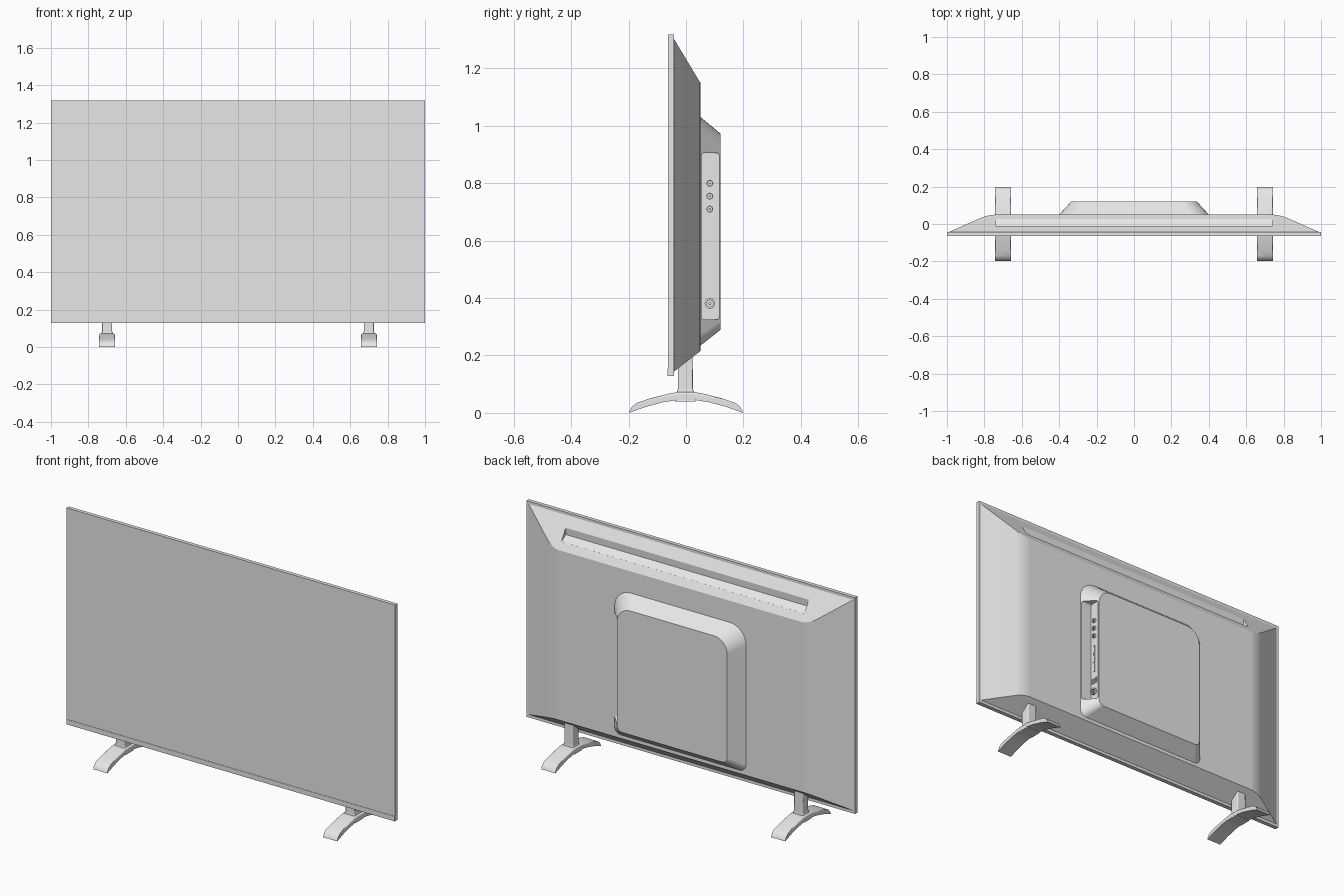
import bpy, bmesh, math
from mathutils import Matrix

if "Cube" in bpy.data.objects:
    bpy.data.objects.remove(bpy.data.objects["Cube"], do_unlink=True)

GREY = (0.8, 0.8, 0.8, 1.0)
grey = bpy.data.materials.new("plain grey")
grey.use_nodes = True
grey.diffuse_color = GREY
grey.node_tree.nodes["Principled BSDF"].inputs["Base Color"].default_value = GREY


def finish(name, bm):
    bmesh.ops.recalc_face_normals(bm, faces=bm.faces)
    mesh = bpy.data.meshes.new(name)
    bm.to_mesh(mesh)
    bm.free()
    mesh.materials.append(grey)
    obj = bpy.data.objects.new(name, mesh)
    bpy.context.collection.objects.link(obj)
    return obj


def activate(obj):
    bpy.ops.object.select_all(action='DESELECT')
    obj.select_set(True)
    bpy.context.view_layer.objects.active = obj


def smooth(obj, angle=30):
    activate(obj)
    bpy.ops.object.shade_smooth_by_angle(angle=math.radians(angle))
    mod = obj.modifiers.new("weighted normals", 'WEIGHTED_NORMAL')
    mod.keep_sharp = True


def cut(obj, cutter):
    cutter.hide_render = True
    mod = obj.modifiers.new("cut", 'BOOLEAN')
    mod.operation = 'DIFFERENCE'
    mod.solver = 'EXACT'
    mod.object = cutter
    activate(obj)
    bpy.ops.object.modifier_apply(modifier=mod.name)
    bpy.data.objects.remove(cutter, do_unlink=True)


def loft_mesh(rings):
    """Closed solid through equally long rings of points."""
    bm = bmesh.new()
    loops = [[bm.verts.new(p) for p in ring] for ring in rings]
    n = len(loops[0])
    for a, b in zip(loops, loops[1:]):
        for i in range(n):
            j = (i + 1) % n
            bm.faces.new((a[i], a[j], b[j], b[i]))
    bm.faces.new(loops[0])
    bm.faces.new(loops[-1])
    return bm


def box(name, x0, x1, y0, y1, z0, z1):
    rings = [[(x0, y, z0), (x1, y, z0), (x1, y, z1), (x0, y, z1)] for y in (y0, y1)]
    return finish(name, loft_mesh(rings))


def rounded(a0, a1, b0, b1, r_low, r_high, steps=8):
    """Rounded rectangle with separate lower and upper corner radii."""
    pts = []
    corners = ((a1, b1, r_high, 0), (a0, b1, r_high, 1), (a0, b0, r_low, 2), (a1, b0, r_low, 3))
    for a, b, r, quarter in corners:
        ca = a - r if a == a1 else a + r
        cb = b - r if b == b1 else b + r
        for i in range(steps + 1):
            t = (quarter + i / steps) * math.pi / 2
            pts.append((ca + r * math.cos(t), cb + r * math.sin(t)))
    return pts


def prism_x(name, profile, x0, x1, inset=0.0):
    """Profile in y and z drawn along x."""
    return finish(name, loft_mesh([[(x, y, z) for y, z in profile] for x in (x0, x1)]))


# Thin display panel with a slim lower bezel
box("display_panel", -1, 1, -0.063, -0.042, 0.128, 1.318)
box("lower_bezel", -1, 1, -0.065, -0.063, 0.128, 0.155)

# Sloped rear housing with softened upright edges
bm = loft_mesh([
    [(-0.99, -0.043, 0.143), (0.99, -0.043, 0.143), (0.99, -0.043, 1.305), (-0.99, -0.043, 1.305)],
    [(-0.78, 0.05, 0.215), (0.78, 0.05, 0.215), (0.78, 0.05, 1.15), (-0.78, 0.05, 1.15)]])
upright = [e for e in bm.edges if all(v.co.y > 0 for v in e.verts)
           and abs(e.verts[0].co.x - e.verts[1].co.x) < 0.01]
bmesh.ops.bevel(bm, geom=upright, offset=0.04, segments=4, profile=0.5, affect='EDGES')
housing = finish("rear_housing", bm)

# Long scooped vent in the upper slope
scoop = [(-0.01, 1.252), (-0.012, 1.212), (0.026, 1.188), (0.06, 1.2), (0.03, 1.27)]
cut(housing, prism_x("vent_cutter", scoop, -0.74, 0.74))
smooth(housing)

# Raised electronics cover with a connector pocket on one side
cover = finish("electronics_cover", loft_mesh([
    [(x, 0.045, z) for x, z in rounded(-0.405, 0.405, 0.23, 1.035, 0.04, 0.1)],
    [(x, 0.121, z) for x, z in rounded(-0.335, 0.335, 0.29, 0.972, 0.03, 0.08)]]))
FLOOR = 0.334
pocket = rounded(0.054, 0.1165, 0.325, 0.905, 0.01, 0.01, 4)
cut(cover, prism_x("pocket_cutter", pocket, FLOOR, 0.5))
smooth(cover, 25)


def ring_jack(name, z, radius, height):
    """Round socket: raised collar, hollow and centre pin."""
    shape = ((radius, 0), (radius, height), (radius * 0.65, height),
             (radius * 0.65, 0.001), (radius * 0.3, 0.001), (radius * 0.3, height))
    rings = [[(FLOOR + h, 0.083 + r * math.cos(i * math.tau / 20), z + r * math.sin(i * math.tau / 20))
              for i in range(20)] for r, h in shape]
    smooth(finish(name, loft_mesh(rings)))


def slot_port(name, y, z, wide, tall):
    """Rectangular socket: frame with a sunken opening."""
    shape = ((0, 0), (0, 0.004), (0.003, 0.004), (0.003, 0.001))
    rings = [[(FLOOR + h, y + sy * (wide / 2 - d), z + sz * (tall / 2 - d))
              for sy, sz in ((-1, -1), (1, -1), (1, 1), (-1, 1))] for d, h in shape]
    finish(name, loft_mesh(rings))


# Connectors
for i in range(3):
    ring_jack(f"audio_jack_{i + 1}", 0.80 - 0.045 * i, 0.012, 0.008)
    slot_port(f"video_port_{i + 1}", 0.082, 0.63 - 0.054 * i, 0.013, 0.046)
for i, y in enumerate((0.074, 0.095)):
    for j, z in enumerate((0.438, 0.453)):
        slot_port(f"data_port_{2 * i + j + 1}", y, z, 0.019, 0.013)
ring_jack("aerial_socket", 0.381, 0.018, 0.012)

# Feet: arched base and upright post, one on each side
half_top = [(0.197, 0.006), (0.188, 0.022), (0.172, 0.035), (0.12, 0.052), (0.06, 0.067), (0.03, 0.072)]
half_under = [(0.03, 0.045), (0.08, 0.037), (0.14, 0.021), (0.198, 0.0)]
arch = half_under + half_top
arch += [(-y, z) for y, z in reversed(arch)]
post = [(0.04, 0.06), (0.028, 0.076), (0.024, 0.095), (0.023, 0.22)]
post += [(-y - 0.004, z) for y, z in reversed(post)]
for side, x in (("left", 0.7), ("right", -0.7)):
    base = prism_x(side + "_foot_arch", arch, x - 0.043, x + 0.043)
    bm = bmesh.new()
    bm.from_mesh(base.data)
    rim = [e for e in bm.edges if abs(e.verts[0].co.x - e.verts[1].co.x) < 0.001
           and (e.verts[0].co.z + e.verts[1].co.z) / 2 > 0.051]
    bmesh.ops.bevel(bm, geom=rim, offset=0.009, segments=3, profile=0.5, affect='EDGES')
    bm.to_mesh(base.data)
    bm.free()
    smooth(base, 35)

    # Post flares out where it meets the arch
    levels = ((0.04, 0.043, 0.036), (0.055, 0.041, 0.034), (0.07, 0.032, 0.03),
              (0.085, 0.027, 0.026), (0.22, 0.027, 0.025))
    rings = [[(x + a, b - 0.002, z) for a, b in rounded(-hx, hx, -hy, hy, 0.005, 0.005, 3)]
             for z, hx, hy in levels]
    smooth(finish(side + "_foot_post", loft_mesh(rings)), 35)
